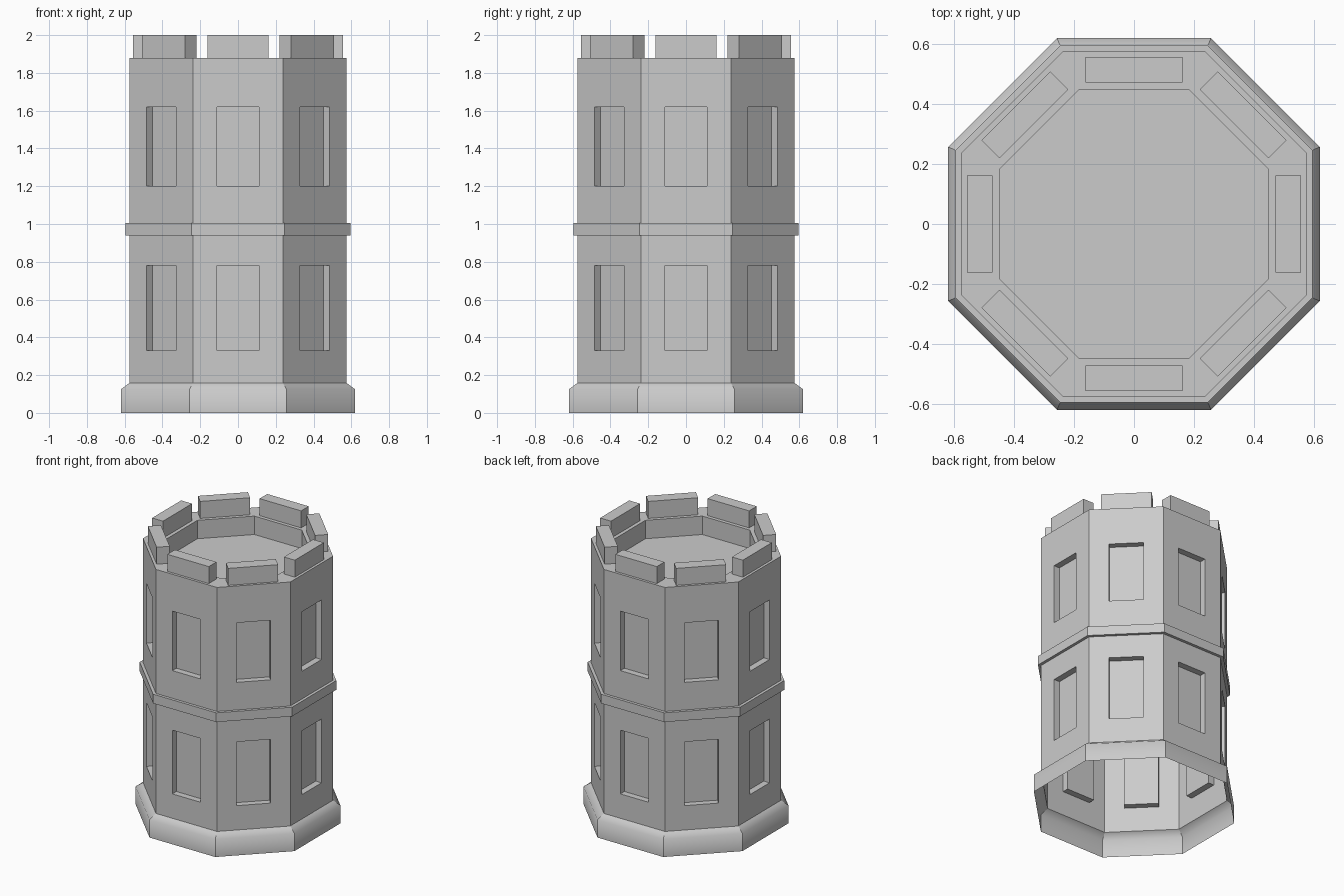
import bpy, math
from mathutils import Vector, Matrix

if "Cube" in bpy.data.objects:
    bpy.data.objects.remove(bpy.data.objects["Cube"])

N = 8
STEP = 2 * math.pi / N
TAN = math.tan(STEP / 2)
WALL = 0.575          # distance from axis to a wall face


def add_mesh(name, verts, faces):
    me = bpy.data.meshes.new(name)
    me.from_pydata(verts, [], faces)
    me.update()
    ob = bpy.data.objects.new(name, me)
    bpy.context.collection.objects.link(ob)
    return ob


def side_matrix(i):
    # local frame of side i: -y is outward, x along the wall
    return Matrix.Rotation(i * STEP, 4, 'Z')


def octagon_shell(name, profile, cap=False):
    # loft an (apothem, z) profile around the eight sides
    verts, faces = [], []
    for a, z in profile:
        for i in range(N):
            verts.append(side_matrix(i) @ Vector((-a * TAN, -a, z)))
    for k in range(len(profile) - 1):
        for i in range(N):
            j = (i + 1) % N
            faces.append((k * N + i, k * N + j, (k + 1) * N + j, (k + 1) * N + i))
    if cap:
        k = (len(profile) - 1) * N
        faces.append(tuple(range(k, k + N)))
    return add_mesh(name, verts, faces)


def windowed_wall(name, z0, z1, w0, w1, half=0.11, depth=0.045):
    # eight wall faces, each with a recessed blind window
    verts, faces = [], []

    def rect(h, y, lo, hi):
        return [Vector((-h, -y, lo)), Vector((h, -y, lo)),
                Vector((h, -y, hi)), Vector((-h, -y, hi))]

    for i in range(N):
        m, b = side_matrix(i), len(verts)
        loops = (rect(WALL * TAN, WALL, z0, z1) + rect(half, WALL, w0, w1)
                 + rect(half, WALL - depth, w0, w1))
        verts += [m @ v for v in loops]
        for r in (0, 4):
            for c in range(4):
                d = (c + 1) % 4
                faces.append((b + r + c, b + r + d, b + r + 4 + d, b + r + 4 + c))
        faces.append((b + 8, b + 9, b + 10, b + 11))
    return add_mesh(name, verts, faces)


def box(name, half, y0, y1, z0, z1, m):
    verts = [m @ Vector((x, -y, z)) for z in (z0, z1)
             for x, y in ((-half, y1), (half, y1), (half, y0), (-half, y0))]
    faces = [(3, 2, 1, 0), (4, 5, 6, 7)]
    faces += [(c, (c + 1) % 4, (c + 1) % 4 + 4, c + 4) for c in range(4)]
    return add_mesh(name, verts, faces)


# plinth, softly shaded over its sloped top but sharp at the corners
base = octagon_shell("base", [(0.62, 0), (0.62, 0.125), (WALL, 0.158)])
for p in base.data.polygons:
    p.use_smooth = True
for e in base.data.edges:
    a, b = (base.data.vertices[v].co for v in e.vertices)
    e.use_edge_sharp = abs(a.z - b.z) > 1e-4

# two storeys with the band between them
windowed_wall("lower_wall", 0.158, 0.94, 0.33, 0.78)
octagon_shell("middle_band", [(WALL, 0.94), (0.595, 0.94), (0.595, 1.005), (WALL, 1.005)])
windowed_wall("upper_wall", 1.005, 1.88, 1.2, 1.62)

# parapet rim and sunken roof floor
octagon_shell("parapet_and_roof", [(WALL, 1.88), (0.447, 1.88), (0.447, 1.75)], cap=True)

# battlements
for i in range(N):
    box(f"battlement_{i + 1}", 0.162, 0.472, 0.557, 1.88, 2.0, side_matrix(i))
